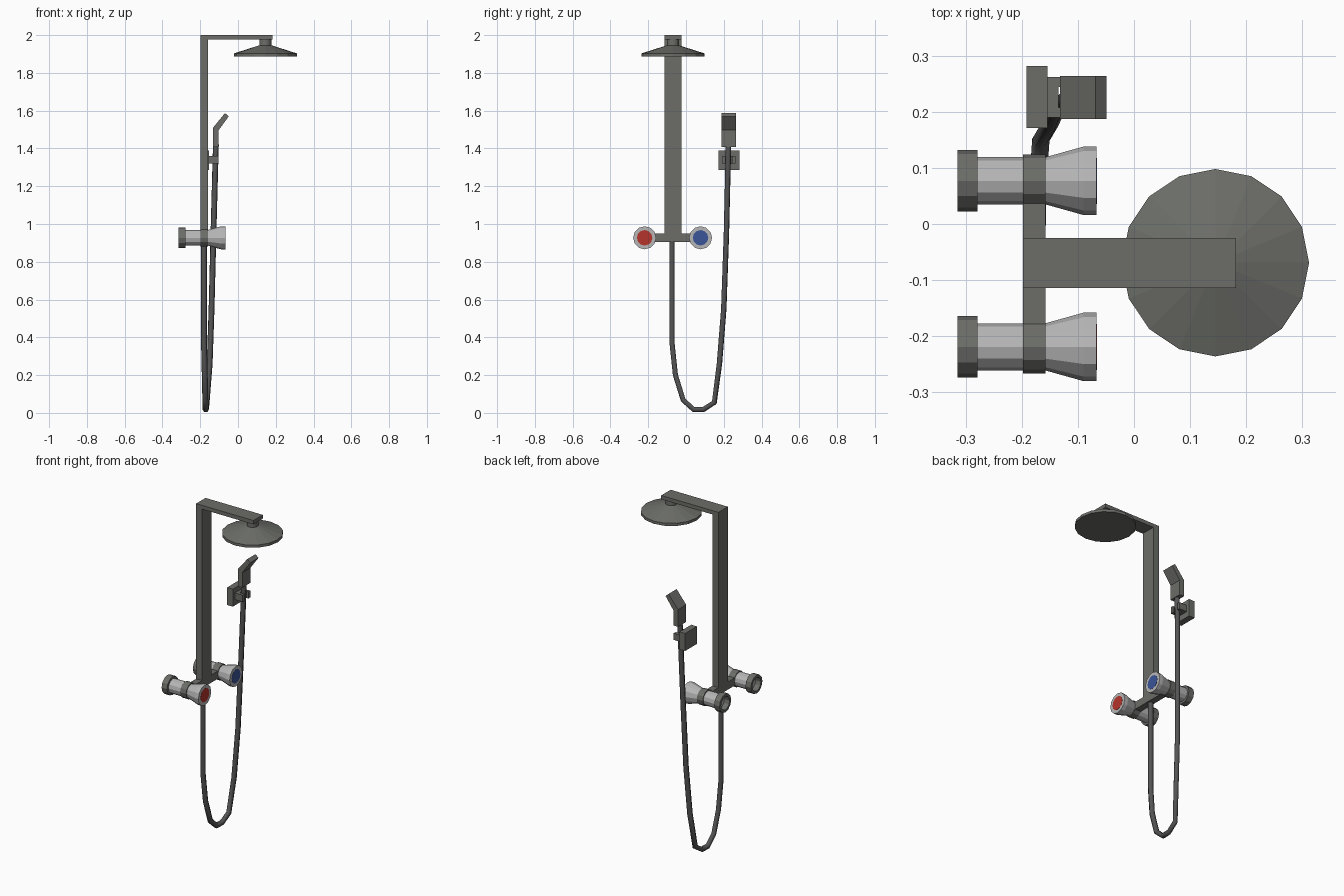
import bpy, math
from mathutils import Vector

if "Cube" in bpy.data.objects:
    bpy.data.objects.remove(bpy.data.objects["Cube"])


def mat(name, rgb):
    m = bpy.data.materials.new(name)
    m.diffuse_color = (*rgb, 1)
    m.use_nodes = True
    m.node_tree.nodes["Principled BSDF"].inputs["Base Color"].default_value = m.diffuse_color
    return m


GREY = mat("dark grey metal", (0.15, 0.155, 0.14))
HOSE = mat("hose grey", (0.09, 0.09, 0.09))
LIGHT = mat("light chrome", (0.47, 0.47, 0.47))
RED = mat("hot red", (0.46, 0.035, 0.025))
BLUE = mat("cold blue", (0.045, 0.09, 0.32))


def mesh(name, verts, faces, m):
    me = bpy.data.meshes.new(name)
    me.from_pydata(verts, [], faces)
    me.materials.append(m)
    ob = bpy.data.objects.new(name, me)
    bpy.context.collection.objects.link(ob)
    return ob


def box(name, x0, x1, y0, y1, z0, z1, m=GREY):
    v = [(x, y, z) for x in (x0, x1) for y in (y0, y1) for z in (z0, z1)]
    f = [(0, 1, 3, 2), (4, 6, 7, 5), (0, 4, 5, 1), (2, 3, 7, 6), (0, 2, 6, 4), (1, 5, 7, 3)]
    return mesh(name, v, f, m)


def turned(name, profile, origin, axis, n, m, closed=False):
    """Revolve (distance along axis, radius) points; closed joins last ring to first."""
    o, v, f = Vector(origin), [], []
    for d, r in profile:
        for i in range(n):
            a = 2 * math.pi * i / n
            c, s = r * math.cos(a), r * math.sin(a)
            v.append(o + Vector((d, c, s) if axis == 'X' else (c, s, d)))
    k = len(profile)
    for j in range(k if closed else k - 1):
        for i in range(n):
            a, b, q = j * n, ((j + 1) % k) * n, (i + 1) % n
            f.append((a + i, a + q, b + q, b + i))
    if not closed:
        f.append(tuple(reversed(range(n))))
        f.append(tuple(range((k - 1) * n, k * n)))
    return mesh(name, v, f, m)


# Column, overhead arm and rain head
box("column", -0.198, -0.158, -0.114, -0.025, 0.905, 1.977)
box("overhead_arm", -0.198, 0.182, -0.114, -0.025, 1.977, 2.0)
turned("rain_head", [(1.887, 0.167), (1.903, 0.167), (1.946, 0.032), (1.977, 0.032)],
       (0.145, -0.069, 0), 'Z', 16, GREY)

# Mixer bar and the two valves
box("mixer_bar", -0.198, -0.158, -0.219, 0.077, 0.904, 0.95)
for side, y, m in (("hot", -0.219, RED), ("cold", 0.077, BLUE)):
    o = (0, y, 0.927)
    turned(side + "_wall_flange", [(-0.315, 0.055), (-0.279, 0.055), (-0.279, 0.04), (-0.315, 0.04)],
           o, 'X', 12, GREY, closed=True)
    turned(side + "_valve_body", [(-0.28, 0.042), (-0.198, 0.042)], o, 'X', 12, LIGHT)
    turned(side + "_collar", [(-0.198, 0.047), (-0.158, 0.047)], o, 'X', 12, GREY)
    turned(side + "_handle", [(-0.158, 0.042), (-0.09, 0.061), (-0.067, 0.061)], o, 'X', 12, LIGHT)
    turned(side + "_marker", [(-0.068, 0.041), (-0.066, 0.041)], o, 'X', 12, m)

# Wall bracket with a fork that holds the hand shower
box("bracket_plate", -0.192, -0.154, 0.171, 0.282, 1.285, 1.39)
box("bracket_stem", -0.154, -0.135, 0.19, 0.262, 1.32, 1.36)
for name, y in (("left_prong", 0.19), ("right_prong", 0.244)):
    box("bracket_" + name, -0.135, -0.102, y, y + 0.018, 1.32, 1.36)

# Bent hand shower: side profile extruded across y
prof = [(-0.132, 1.407), (-0.102, 1.407), (-0.102, 1.497), (-0.049, 1.57), (-0.069, 1.587), (-0.132, 1.51)]
n = len(prof)
verts = [(x, y, z) for y in (0.187, 0.264) for x, z in prof]
faces = [(0, 1, 2, 5), (5, 2, 3, 4), (6, 11, 8, 7), (11, 10, 9, 8)]
faces += [(i, i + n, (i + 1) % n + n, (i + 1) % n) for i in range(n)]
mesh("hand_shower", verts, faces, GREY)

# Hanging hose
path = [(-0.18, -0.074, 0.91), (-0.18, -0.074, 0.37), (-0.176, -0.056, 0.2), (-0.173, -0.015, 0.068),
        (-0.172, 0.04, 0.018), (-0.17, 0.092, 0.018), (-0.166, 0.15, 0.055), (-0.15, 0.177, 0.26),
        (-0.14, 0.2, 0.55), (-0.13, 0.214, 0.95), (-0.117, 0.225, 1.42)]
cu = bpy.data.curves.new("hose", 'CURVE')
cu.dimensions = '3D'
cu.bevel_depth = 0.0155
cu.bevel_resolution = 1
cu.use_fill_caps = True
sp = cu.splines.new('POLY')
sp.points.add(len(path) - 1)
for p, c in zip(sp.points, path):
    p.co = (*c, 1)
cu.materials.append(HOSE)
bpy.context.collection.objects.link(bpy.data.objects.new("hose", cu))
